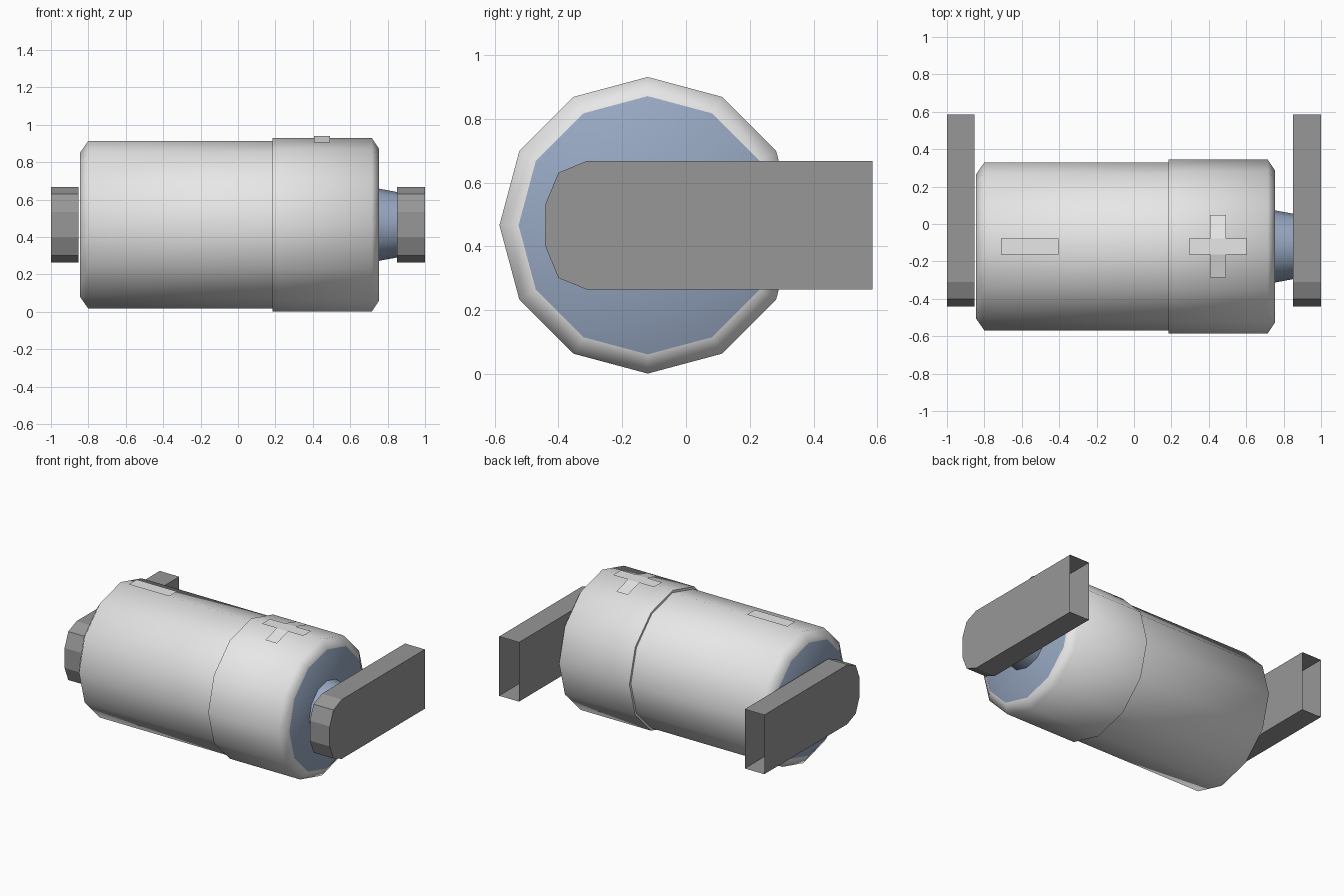
import bpy, bmesh, math

if "Cube" in bpy.data.objects:
    bpy.data.objects.remove(bpy.data.objects["Cube"])

CY, CZ = -0.12, 0.466   # axis of the cell


def material(name, rgb):
    m = bpy.data.materials.new(name)
    m.diffuse_color = (*rgb, 1)
    m.use_nodes = True
    m.node_tree.nodes["Principled BSDF"].inputs["Base Color"].default_value = m.diffuse_color
    return m


SHELL = material("light grey", (0.80, 0.80, 0.80))
BLUE = material("steel blue", (0.31, 0.39, 0.54))
GREY = material("mid grey", (0.31, 0.31, 0.31))


def finish(name, bm, mats, smooth=None, normals=True):
    if normals:
        bmesh.ops.recalc_face_normals(bm, faces=bm.faces)
    me = bpy.data.meshes.new(name)
    bm.to_mesh(me)
    bm.free()
    for m in mats:
        me.materials.append(m)
    ob = bpy.data.objects.new(name, me)
    bpy.context.collection.objects.link(ob)
    if smooth:
        bpy.ops.object.select_all(action='DESELECT')
        ob.select_set(True)
        bpy.context.view_layer.objects.active = ob
        bpy.ops.object.shade_smooth_by_angle(angle=math.radians(smooth))
    return ob


def lathe_x(name, profile, mats, smooth, sides=12):
    """Turn (x, radius) points about the cell axis; end caps use the last material."""
    bm = bmesh.new()
    rings = []
    for x, r in profile:
        rings.append([bm.verts.new((x, CY + r * math.sin(a), CZ + r * math.cos(a)))
                      for a in (2 * math.pi * i / sides for i in range(sides))])
    for a, b in zip(rings, rings[1:]):
        for i in range(sides):
            j = (i + 1) % sides
            bm.faces.new((a[i], a[j], b[j], b[i]))
    for ring in (rings[0], rings[-1]):
        bm.faces.new(ring).material_index = len(mats) - 1
    return finish(name, bm, mats, smooth)


# Cell body: chamfered ends, thicker sleeve on the positive side, blue end faces
lathe_x("cell_body", [(-0.845, 0.385), (-0.80, 0.449), (0.185, 0.449),
                      (0.185, 0.465), (0.715, 0.465), (0.755, 0.405)],
        [SHELL, BLUE], 62)

# Positive terminal knob
lathe_x("terminal_knob", [(0.753, 0.193), (0.85, 0.175)], [BLUE], 40)

# Contact brackets: rounded at the front, hollow and open at the back
HALF = [(0.585, 0.202), (-0.31, 0.202), (-0.40, 0.165), (-0.44, 0.068)]
OUTLINE = [(y, CZ + h) for y, h in HALF] + [(y, CZ - h) for y, h in reversed(HALF)]
for name, x0, x1 in (("negative_bracket", -1.0, -0.853), ("positive_bracket", 0.85, 1.0)):
    bm = bmesh.new()
    a = [bm.verts.new((x0, y, z)) for y, z in OUTLINE]
    b = [bm.verts.new((x1, y, z)) for y, z in OUTLINE]
    bm.faces.new(a)
    bm.faces.new(b)
    for i in range(len(a) - 1):
        bm.faces.new((a[i], a[i + 1], b[i + 1], b[i]))
    finish(name, bm, [GREY])


def sign(name, cells):
    """Thin sheet of quads (x0, x1, y0, z0, y1, z1), facing up."""
    bm = bmesh.new()
    for x0, x1, y0, z0, y1, z1 in cells:
        bm.faces.new([bm.verts.new(p) for p in
                      ((x0, y0, z0), (x1, y0, z0), (x1, y1, z1), (x0, y1, z1))])
    bmesh.ops.remove_doubles(bm, verts=bm.verts, dist=1e-4)
    finish(name, bm, [SHELL], normals=False)


# Raised polarity marks; the side arms of the plus bend down with the shell
W, TOP = 0.043, 0.94
mid = (CY - W, TOP, CY + W, TOP)
sign("minus_mark", [(-0.71, -0.405, *mid)])
sign("plus_mark", [(0.295, 0.406, *mid), (0.406, 0.492, *mid), (0.492, 0.605, *mid),
                   (0.406, 0.492, CY - 0.165, 0.905, CY - W, TOP),
                   (0.406, 0.492, CY + W, TOP, CY + 0.168, 0.905)])
